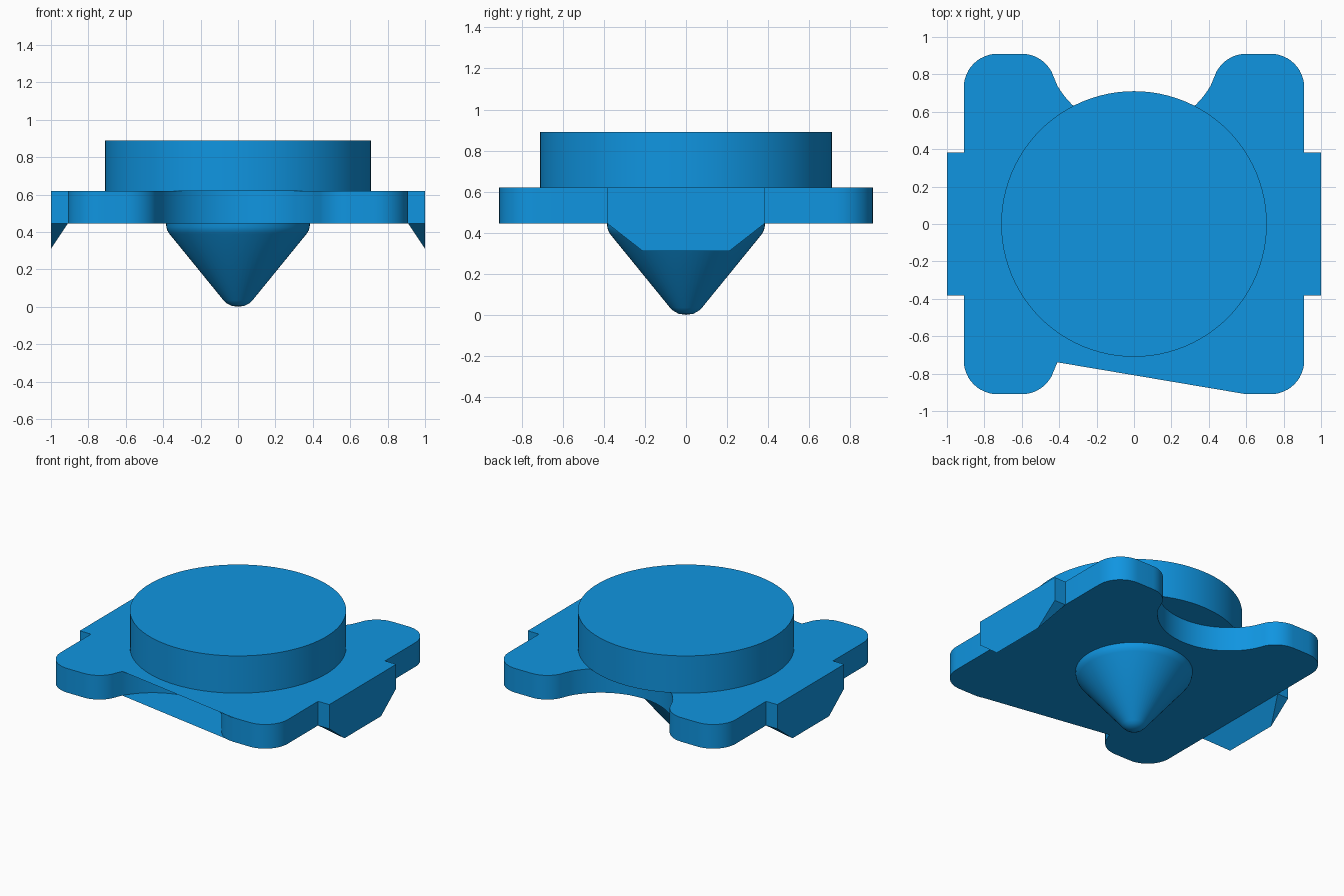
import bpy, bmesh
from math import sin, cos, pi, radians

if "Cube" in bpy.data.objects:
    bpy.data.objects.remove(bpy.data.objects["Cube"])

blue = bpy.data.materials.new("blue")
blue.diffuse_color = (0.005, 0.30, 0.75, 1)
blue.use_nodes = True
blue.node_tree.nodes["Principled BSDF"].inputs["Base Color"].default_value = blue.diffuse_color

Z0, Z1, Z2 = 0.445, 0.62, 0.89  # plate bottom, plate top, disc top


def make(name, verts, faces, fix=True):
    me = bpy.data.meshes.new(name)
    me.from_pydata(verts, [], faces)
    if fix:
        bm = bmesh.new()
        bm.from_mesh(me)
        bmesh.ops.recalc_face_normals(bm, faces=bm.faces)
        bm.to_mesh(me)
        bm.free()
    ob = bpy.data.objects.new(name, me)
    bpy.context.collection.objects.link(ob)
    me.materials.append(blue)
    bpy.ops.object.select_all(action='DESELECT')
    ob.select_set(True)
    bpy.context.view_layer.objects.active = ob
    bpy.ops.object.shade_smooth_by_angle(angle=radians(35))
    return ob


def arc(cx, cy, r, a0, a1, n):
    angs = [radians(a0 + (a1 - a0) * i / n) for i in range(n + 1)]
    return [(cx + r * cos(a), cy + r * sin(a)) for a in angs]


def lathe(name, profile, n=64):
    """Revolve (radius, z) points around z; end points on the axis become poles."""
    verts, rings = [], []
    for r, z in profile:
        k = 1 if r == 0 else n
        rings.append([len(verts) + i % k for i in range(n)])
        verts += [(r * cos(2 * pi * i / n), r * sin(2 * pi * i / n), z) for i in range(k)]
    faces = []
    for a, b in zip(rings, rings[1:]):
        for i in range(n):
            j = (i + 1) % n
            faces.append(list(dict.fromkeys((a[i], a[j], b[j], b[i]))))
    for ring in (rings[0], rings[-1]):
        if len(set(ring)) > 1:
            faces.append(ring)
    return make(name, verts, faces)


# Plate outline: one quarter with tab, rounded arm and hollow, then mirrored
quarter = ([(1, 0.383), (0.91, 0.383)]
           + arc(0.73, 0.73, 0.18, 0, 90, 12)
           + arc(0.60, 0.73, 0.18, 90, 152, 9)
           + arc(0, 0.976, 0.473, -30, -90, 16))
back = quarter + [(-x, y) for x, y in reversed(quarter[:-1])]
outline = back + [(-x, -y) for x, y in back]
n = len(outline)
verts = [(x, y, z) for z in (Z0, Z1) for x, y in outline]
faces = [(i, (i + 1) % n, n + (i + 1) % n, n + i) for i in range(n)]
# The top and bottom skins run straight across the front hollow
first = len(back) + len(quarter) - 17
last = len(back) + len(back) - 1 - (2 + 13)
cap = [i for i in range(n) if not first < i < last]
faces += [[n + i for i in cap], cap[::-1]]
make("plate", verts, faces, fix=False)

# Round disc on top
lathe("disc", [(0.71, Z1), (0.71, Z2)], 96)

# Cone with rounded tip below
lathe("cone", [(0.385, Z0), (0.383, 0.425), (0.378, 0.408), (0.367, 0.39),
               (0.078, 0.035), (0.06, 0.018), (0.035, 0.005), (0, 0)])

# Wedges under the side tabs
for s, side in ((1, "right"), (-1, "left")):
    make(side + "_wedge",
         [(s * 0.91, -0.383, Z0), (s * 0.91, 0.383, Z0), (s, 0.383, Z0),
          (s, -0.383, Z0), (s, -0.21, 0.31), (s, 0.21, 0.31)],
         [(0, 1, 2, 3), (0, 1, 5, 4), (3, 2, 5, 4), (0, 3, 4), (1, 2, 5)])
